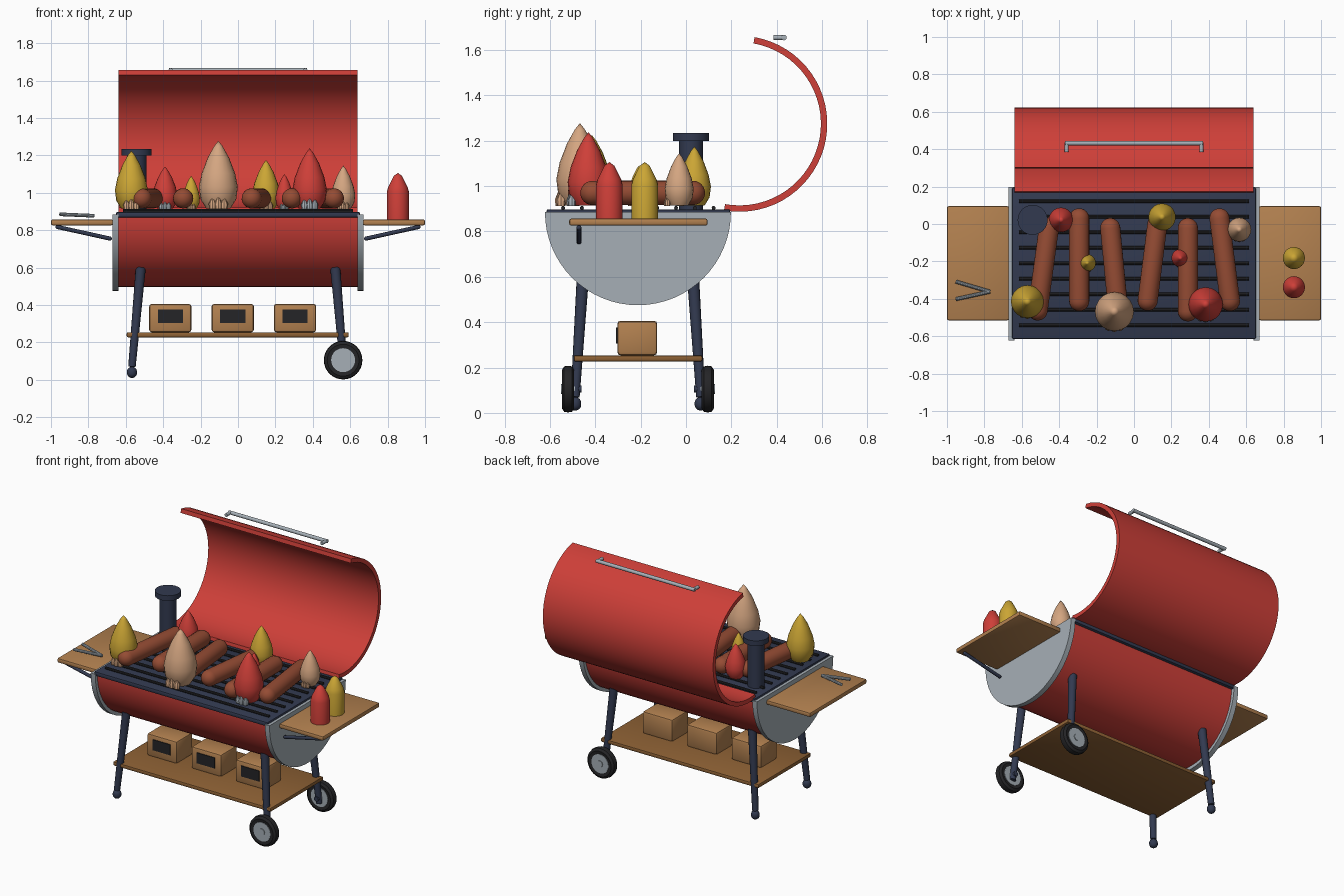
import bpy, bmesh, math
from mathutils import Vector

if "Cube" in bpy.data.objects:
    bpy.data.objects.remove(bpy.data.objects["Cube"])


def mat(name, r, g, b):
    m = bpy.data.materials.new(name)
    m.diffuse_color = (r, g, b, 1)
    m.use_nodes = True
    m.node_tree.nodes["Principled BSDF"].inputs["Base Color"].default_value = m.diffuse_color
    return m


RED = mat("red enamel", 0.62, 0.05, 0.04)
NAVY = mat("dark iron", 0.032, 0.042, 0.08)
BLACK = mat("black rubber", 0.018, 0.018, 0.02)
STEEL = mat("steel", 0.38, 0.43, 0.47)
WOOD = mat("light wood", 0.45, 0.22, 0.08)
DARKWOOD = mat("dark wood", 0.27, 0.12, 0.035)
SAUSAGE = mat("sausage brown", 0.30, 0.072, 0.034)
YELLOW = mat("yellow", 0.60, 0.38, 0.035)
PEACH = mat("peach", 0.66, 0.38, 0.22)

CY, CZ = -0.212, 0.885  # barrel axis


def finish(name, bm, m, smooth=True):
    bmesh.ops.recalc_face_normals(bm, faces=bm.faces)
    me = bpy.data.meshes.new(name)
    bm.to_mesh(me)
    bm.free()
    ob = bpy.data.objects.new(name, me)
    bpy.context.collection.objects.link(ob)
    me.materials.append(m)
    if smooth:
        bpy.ops.object.select_all(action='DESELECT')
        ob.select_set(True)
        bpy.context.view_layer.objects.active = ob
        bpy.ops.object.shade_smooth_by_angle(angle=math.radians(35))
    return ob


def box(name, x, y, z, m, bevel=0.0):
    """Box from (min, max) ranges."""
    bm = bmesh.new()
    bmesh.ops.create_cube(bm, size=1)
    for v in bm.verts:
        v.co = Vector([(r[0] + r[1]) / 2 + c * (r[1] - r[0]) for r, c in zip((x, y, z), v.co)])
    if bevel:
        bmesh.ops.bevel(bm, geom=bm.edges[:], offset=bevel, segments=2, profile=0.5, affect='EDGES')
    return finish(name, bm, m, bool(bevel))


def lathe(name, profile, origin, m, axis=(0, 0, 1), n=24):
    """Spin (radius, height) points around an axis; open ends are capped."""
    q = Vector((0, 0, 1)).rotation_difference(Vector(axis).normalized())
    bm = bmesh.new()
    rings = []
    for r, h in profile:
        count = n if r > 0 else 1
        rings.append([bm.verts.new(Vector(origin) + q @ Vector(
            (r * math.cos(math.tau * i / n), r * math.sin(math.tau * i / n), h))) for i in range(count)])
    for a, b in zip(rings, rings[1:]):
        for i in range(n):
            j = (i + 1) % n
            quad = [a[i % len(a)], a[j % len(a)], b[j % len(b)], b[i % len(b)]]
            bm.faces.new(list(dict.fromkeys(quad)))
    for ring in (rings[0], rings[-1]):
        if len(ring) > 1:
            bm.faces.new(ring)
    return finish(name, bm, m)


def rod(name, a, b, r, m, r2=None, n=14):
    d = Vector(b) - Vector(a)
    return lathe(name, [(r, 0), (r if r2 is None else r2, d.length)], a, m, d, n)


def capsule(name, a, b, r, m, n=20):
    """Rod with round ends; a and b are the cap centres."""
    d = Vector(b) - Vector(a)
    arc = [(math.cos(t), math.sin(t)) for t in [math.pi / 2 * i / 6 for i in range(7)]]
    arc[-1] = (0, 1)
    low = [(r * c, -r * s) for c, s in reversed(arc)]
    high = [(r * c, d.length + r * s) for c, s in arc]
    return lathe(name, low + high, a, m, d, n)


def extrude_x(name, pts, x0, x1, m):
    """Extrude a closed (y, z) outline along x."""
    bm = bmesh.new()
    f = bm.faces.new([bm.verts.new((x0, y, z)) for y, z in pts])
    r = bmesh.ops.extrude_face_region(bm, geom=[f])
    bmesh.ops.translate(bm, vec=(x1 - x0, 0, 0), verts=[v for v in r['geom'] if isinstance(v, bmesh.types.BMVert)])
    return finish(name, bm, m)


def arc(cy, cz, r, a0, a1, n=32):
    angles = [math.radians(a0 + (a1 - a0) * i / n) for i in range(n + 1)]
    return [(cy + r * math.cos(t), cz + r * math.sin(t)) for t in angles]


# Barrel, its end caps and the opened lid
extrude_x("barrel", arc(CY, CZ, 0.388, 180, 360), -0.64, 0.64, RED)
for s in (-1, 1):
    extrude_x("end_cap", arc(CY, CZ, 0.41, 180, 360), s * 0.638, s * 0.672, STEEL)
extrude_x("lid", arc(0.235, 1.275, 0.388, -100, 80) + arc(0.235, 1.275, 0.36, 80, -100),
          -0.64, 0.64, RED)

# Lid handle
rod("handle_bar", (-0.37, 0.432, 1.655), (0.37, 0.432, 1.655), 0.012, STEEL)
for s in (-1, 1):
    rod("handle_post", (s * 0.36, 0.385, 1.655), (s * 0.36, 0.435, 1.655), 0.011, STEEL)

# Cooking tray and grate bars
box("grill_tray", (-0.652, 0.652), (-0.615, 0.195), (0.868, 0.898), NAVY, 0.008)
for i in range(9):
    y = 0.122 - i * 0.083
    rod("grate_bar", (-0.615, y, 0.904), (0.615, y, 0.904), 0.009, BLACK, n=8)

# Chimney
lathe("chimney", [(0.052, 0.88), (0.052, 1.2), (0.08, 1.2), (0.08, 1.235)], (-0.542, 0.022, 0), NAVY, n=32)

# Side shelves with brackets
for s in (-1, 1):
    box("side_shelf", sorted((s * 0.668, s * 1.0)), (-0.515, 0.095), (0.826, 0.857), WOOD, 0.009)
    capsule("shelf_bracket", (s * 0.685, -0.472, 0.755), (s * 0.965, -0.472, 0.817), 0.011, NAVY, 12)

# Legs: ball feet on the left, wheels on the right
for side in (-1, 1):
    ly = CY + side * 0.243
    fy = CY + side * 0.277
    rod("left_leg", (-0.52, ly, 0.6), (-0.567, fy, 0.07), 0.027, NAVY, 0.02)
    capsule("ball_foot", (-0.567, fy, 0.037), (-0.567, fy, 0.043), 0.027, NAVY)
    rod("right_leg", (0.52, ly, 0.6), (0.565, fy, 0.07), 0.027, NAVY, 0.02)
    wy = CY + side * 0.308
    o, ax = (0.562, wy, 0.105), (0, side, 0)
    lathe("tire", [(0.06, -0.022), (0.085, -0.027), (0.1, -0.017), (0.103, 0), (0.1, 0.017),
                   (0.085, 0.027), (0.06, 0.022)], o, BLACK, ax, 32)
    lathe("wheel_hub", [(0.064, -0.026), (0.064, 0.026)], o, STEEL, ax, 28)
    lathe("hub_cap", [(0.022, -0.031), (0.022, 0.031)], o, STEEL, ax, 16)
    rod("axle", (0.562, wy, 0.105), (0.562, wy - side * 0.06, 0.105), 0.016, NAVY)

# Lower shelf and crates with dark front panels
box("lower_shelf", (-0.595, 0.592), (-0.495, 0.072), (0.227, 0.254), DARKWOOD, 0.008)
for x in (-0.362, -0.028, 0.305):
    box("crate", (x - 0.113, x + 0.113), (-0.303, -0.127), (0.254, 0.406), WOOD, 0.014)
    box("crate_panel", (x - 0.067, x + 0.067), (-0.308, -0.300), (0.305, 0.377), BLACK)

# Sausages: top end (x, y), bottom end (x, y)
for x0, y0, x1, y1 in [(-0.455, -0.02, -0.515, -0.462), (-0.293, 0.03, -0.293, -0.412),
                       (-0.127, -0.022, -0.085, -0.46), (0.125, 0.0, 0.073, -0.41),
                       (0.288, -0.022, 0.288, -0.467), (0.457, 0.03, 0.513, -0.412)]:
    capsule("sausage", (x0, y0, 0.97), (x1, y1, 0.97), 0.054, SAUSAGE)

# Flames with a small inner tongue at the front: x, y, radius, tip height
for x, y, r, top, m, tongue in [
        (-0.57, -0.415, 0.088, 1.225, YELLOW, PEACH), (-0.105, -0.468, 0.104, 1.278, PEACH, PEACH),
        (0.383, -0.43, 0.092, 1.238, RED, STEEL), (0.563, -0.03, 0.064, 1.145, PEACH, PEACH),
        (0.15, 0.037, 0.073, 1.175, YELLOW, PEACH), (-0.39, 0.022, 0.066, 1.14, RED, STEEL),
        (-0.25, -0.208, 0.046, 1.09, YELLOW, PEACH), (0.248, -0.182, 0.048, 1.1, RED, STEEL)]:
    h = top - 0.915
    shape = [(0.62, 0), (0.92, 0.14), (1, 0.32), (0.86, 0.52), (0.55, 0.75), (0.22, 0.92), (0, 1)]
    lathe("flame", [(r * a, h * b) for a, b in shape], (x, y, 0.915), m, n=20)
    for i in (-1, 0, 1):
        lathe("flame_tongue", [(r * 0.17, 0), (r * 0.2, h * 0.08), (0, h * (0.22 - 0.03 * abs(i)))],
              (x + i * r * 0.3, y - r * (0.86 - 0.06 * abs(i)), 0.912), tongue, n=8)

# Sauce bottles on the right shelf
for y, m in ((-0.182, YELLOW), (-0.338, RED)):
    lathe("sauce_bottle", [(0.059, 0.857), (0.059, 1.005), (0.052, 1.03), (0.022, 1.09), (0, 1.106)],
          (0.855, y, 0), m)

# Tongs on the left shelf
for y in (-0.308, -0.402):
    rod("tong_arm", (-0.953, y, 0.885), (-0.77, -0.362, 0.877), 0.010, STEEL, n=10)
